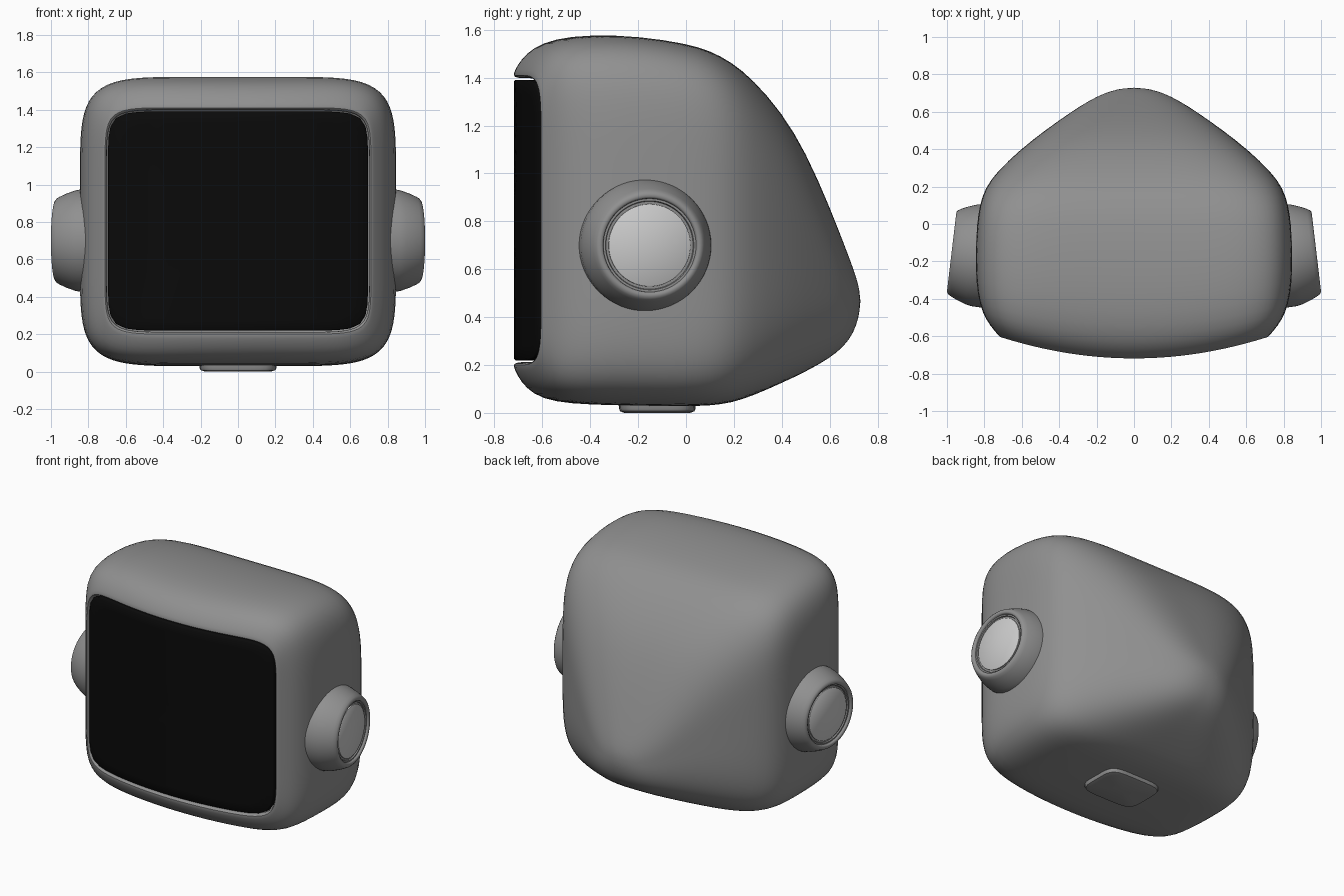
import bpy, bmesh, math
from mathutils import Vector, Matrix

cube = bpy.data.objects.get("Cube")
if cube:
    bpy.data.objects.remove(cube, do_unlink=True)


def material(name, value):
    m = bpy.data.materials.new(name)
    m.use_nodes = True
    col = (value, value, value, 1)
    m.diffuse_color = col
    m.node_tree.nodes["Principled BSDF"].inputs["Base Color"].default_value = col
    return m


shell_grey = material("shell grey", 0.28)
disc_grey = material("light disc grey", 0.6)
screen_black = material("screen black", 0.003)


def loft(name, rings, mat, start_cap=None, end_cap=None, subsurf=0, angle=40):
    """Skin a list of closed rings; caps are centre points closed with a fan."""
    bm = bmesh.new()
    loops = [[bm.verts.new(p) for p in r] for r in rings]
    n = len(loops[0])
    for a, b in zip(loops, loops[1:]):
        for i in range(n):
            j = (i + 1) % n
            bm.faces.new((a[i], a[j], b[j], b[i]))
    for cap, ring in ((start_cap, loops[0]), (end_cap, loops[-1])):
        if cap is not None:
            c = bm.verts.new(cap)
            for i in range(n):
                bm.faces.new((ring[i], ring[(i + 1) % n], c))
    bmesh.ops.recalc_face_normals(bm, faces=bm.faces)
    me = bpy.data.meshes.new(name)
    bm.to_mesh(me)
    bm.free()
    me.materials.append(mat)
    ob = bpy.data.objects.new(name, me)
    bpy.context.collection.objects.link(ob)
    bpy.ops.object.select_all(action="DESELECT")
    ob.select_set(True)
    bpy.context.view_layer.objects.active = ob
    bpy.ops.object.shade_smooth_by_angle(angle=math.radians(angle))
    if subsurf:
        mod = ob.modifiers.new("Smooth", "SUBSURF")
        mod.levels = mod.render_levels = subsurf
    return ob


def squircle(n, count):
    """Unit rounded square; a higher n gives tighter corners."""
    pts = []
    for i in range(count):
        t = 2 * math.pi * i / count
        c, s = math.cos(t), math.sin(t)
        r = (abs(c) ** n + abs(s) ** n) ** (-1 / n)
        pts.append((c * r, s * r))
    return pts


def bend(x, y, z):
    """Wrap the front backwards towards the sides."""
    f = min(1, max(0, -y / 0.72))
    return (x, y + 0.225 * x * x * f, z)


def head_ring(y, w, zb, zt, n):
    mid, half = (zb + zt) / 2, (zt - zb) / 2
    return [bend(u * w, y, mid + v * half) for u, v in squircle(n, 96)]


# Head shell: y, half width, bottom, top, corner sharpness
stations = [
    (-0.685, 0.702, 0.212, 1.398, 11),
    (-0.708, 0.704, 0.210, 1.400, 11),
    (-0.722, 0.710, 0.203, 1.408, 11),
    (-0.716, 0.722, 0.180, 1.430, 10),
    (-0.690, 0.747, 0.130, 1.475, 9),
    (-0.640, 0.790, 0.078, 1.525, 8),
    (-0.550, 0.825, 0.045, 1.563, 7),
    (-0.400, 0.845, 0.034, 1.580, 6.5),
    (-0.200, 0.847, 0.030, 1.573, 6.5),
    (0.000, 0.840, 0.028, 1.543, 6.5),
    (0.100, 0.825, 0.030, 1.513, 6.2),
    (0.190, 0.797, 0.042, 1.465, 5.6),
    (0.280, 0.733, 0.072, 1.392, 4.8),
    (0.400, 0.605, 0.125, 1.255, 4.0),
    (0.500, 0.477, 0.172, 1.090, 3.4),
    (0.600, 0.335, 0.228, 0.860, 2.9),
    (0.660, 0.240, 0.278, 0.705, 2.6),
    (0.700, 0.158, 0.333, 0.600, 2.3),
    (0.722, 0.085, 0.400, 0.530, 2.1),
]
loft("head_shell", [head_ring(*s) for s in stations], shell_grey,
     end_cap=(0, 0.729, 0.467), subsurf=1, angle=60)

# Curved screen, set in the front opening with a thin gap
screen = [head_ring(-0.68, 0.695, 0.219, 1.391, 11),
          head_ring(-0.712, 0.695, 0.219, 1.391, 11)]
for k in (0.99, 0.9, 0.75, 0.6, 0.45, 0.3, 0.15):
    screen.append(head_ring(-0.718, 0.695 * k, 0.805 - 0.586 * k,
                            0.805 + 0.586 * k, 11))
loft("screen", screen, screen_black, end_cap=(0, -0.718, 0.805), angle=50)


# Ear pods: turned profiles of radius and depth, on a slightly tilted axis
def turned(name, profile, side, mat):
    axis = Vector((side * 0.993, 0.118, 0))
    place = (Matrix.Translation((side * 0.975, -0.15, 0.70))
             @ axis.to_track_quat("Z", "Y").to_matrix().to_4x4())
    rings = []
    for r, d in profile:
        rings.append([place @ Vector((r * math.cos(math.tau * i / 64),
                                      r * math.sin(math.tau * i / 64), d))
                      for i in range(64)])
    return loft(name, rings, mat, start_cap=place @ Vector((0, 0, profile[0][1])),
                end_cap=place @ Vector((0, 0, profile[-1][1])))


pod = [(0.276, -0.2), (0.275, -0.14), (0.268, -0.105), (0.252, -0.06),
       (0.236, -0.025), (0.226, -0.008), (0.215, 0.0), (0.203, 0.0),
       (0.197, -0.005), (0.195, -0.014), (0.186, -0.014), (0.183, -0.022),
       (0.172, -0.022)]
disc = [(0.172, -0.03), (0.172, -0.015), (0.168, -0.012)]
for label, side in (("left", 1), ("right", -1)):
    turned(label + "_ear_pod", pod, side, shell_grey)
    turned(label + "_ear_disc", disc, side, disc_grey)

# Low foot pad under the head
pad = []
for z, k in ((0.05, 1.0), (0.018, 1.0), (0.007, 0.97), (0.0, 0.86)):
    pad.append([(u * 0.205 * k, -0.12 + v * 0.16 * k, z) for u, v in squircle(5, 48)])
loft("foot_pad", pad, shell_grey, end_cap=(0, -0.12, 0))
